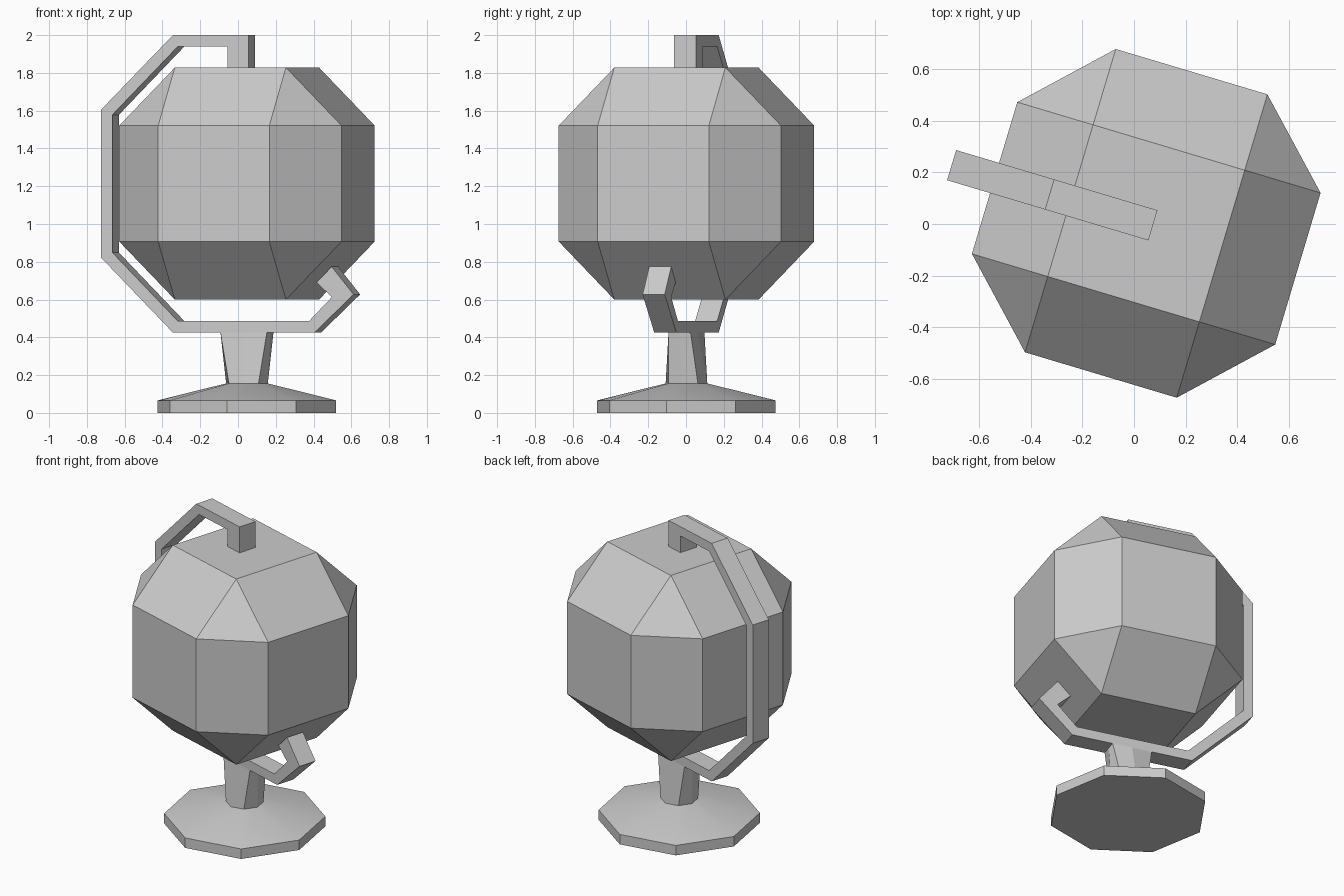
import bpy, bmesh, math
from mathutils import Vector

if "Cube" in bpy.data.objects:
    bpy.data.objects.remove(bpy.data.objects["Cube"])

# Everything shares one axis and is turned about z
CENTRE = (0.0475, 0.0025, 0)
TURN = math.radians(-16.65)


def add_object(name, bm):
    bmesh.ops.recalc_face_normals(bm, faces=bm.faces)
    mesh = bpy.data.meshes.new(name)
    bm.to_mesh(mesh)
    bm.free()
    obj = bpy.data.objects.new(name, mesh)
    bpy.context.collection.objects.link(obj)
    obj.location = CENTRE
    obj.rotation_euler.z = TURN
    return obj


def loft(name, rings):
    """Skin a stack of equal-length rings and cap both ends."""
    bm = bmesh.new()
    rows = [[bm.verts.new(p) for p in ring] for ring in rings]
    for a, b in zip(rows, rows[1:]):
        for i in range(len(a)):
            j = (i + 1) % len(a)
            bm.faces.new((a[i], a[j], b[j], b[i]))
    bm.faces.new(rows[0])
    bm.faces.new(rows[-1])
    return add_object(name, bm)


def octagon(r, z):
    angles = [math.radians(4.15 + 45 * k) for k in range(8)]
    return [(r * math.cos(a), r * math.sin(a), z) for a in angles]


# Globe: faceted ball, hull of all sign changes and orders of (1, 1, 2)
S, MID = 0.307, 1.214
bm = bmesh.new()
for axis in range(3):
    for k in range(8):
        p = Vector([S * (1 if k >> i & 1 else -1) for i in range(3)])
        p[axis] *= 2
        bm.verts.new(p + Vector((0, 0, MID)))
bmesh.ops.convex_hull(bm, input=bm.verts)
bmesh.ops.dissolve_limit(bm, angle_limit=0.02, verts=bm.verts, edges=bm.edges)
add_object("globe", bm)

# Bracket: flat C-shaped profile with pins at the top and lower right
profile = [
    (0.027, 1.825), (0.027, 2.0), (-0.391, 2.0), (-0.788, 1.605),
    (-0.788, 0.822), (-0.391, 0.425), (0.391, 0.425), (0.607, 0.627),
    (0.486, 0.774), (0.403, 0.691), (0.487, 0.613), (0.362, 0.487),
    (-0.365, 0.487), (-0.726, 0.849), (-0.726, 1.578), (-0.365, 1.939),
    (-0.088, 1.939), (-0.088, 1.825),
]
loft("bracket", [[(x, y, z) for x, z in profile] for y in (-0.061, 0.061)])

# Stem: octagon at the foot flaring to a rectangle under the bracket
A, B = 0.128, 0.061
rect = [(A, 0), (A, B), (0, B), (-A, B), (-A, 0), (-A, -B), (0, -B), (A, -B)]
loft("stem", [octagon(0.113, 0.155), [(x, y, 0.425) for x, y in rect]])

# Base: octagonal foot with a shallow smooth cone on top
base = loft("base", [octagon(0.484, 0), octagon(0.484, 0.066), octagon(0.113, 0.156)])
bpy.context.view_layer.objects.active = base
base.select_set(True)
bpy.ops.object.shade_smooth_by_angle(angle=math.radians(30))
